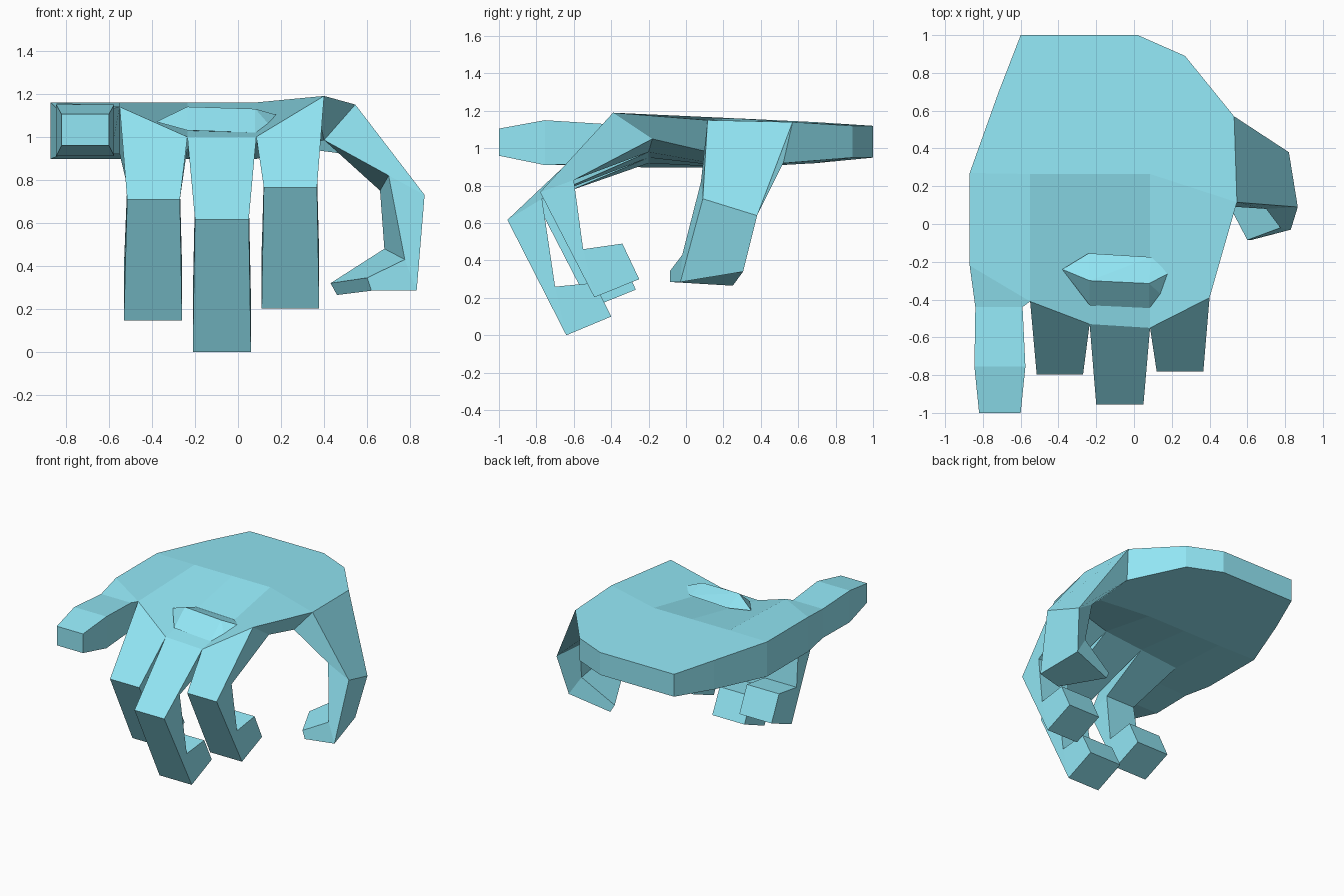
import bpy, bmesh

if "Cube" in bpy.data.objects:
    bpy.data.objects.remove(bpy.data.objects["Cube"])

mat = bpy.data.materials.new("cyan")
mat.diffuse_color = (0.29, 0.80, 0.92, 1)
mat.use_nodes = True
mat.node_tree.nodes["Principled BSDF"].inputs["Base Color"].default_value = mat.diffuse_color


def finish(name, bm):
    bmesh.ops.recalc_face_normals(bm, faces=bm.faces)
    mesh = bpy.data.meshes.new(name)
    bm.to_mesh(mesh)
    bm.free()
    mesh.materials.append(mat)
    obj = bpy.data.objects.new(name, mesh)
    bpy.context.collection.objects.link(obj)
    return obj


def loft(name, stations):
    """Four-sided limb through quad stations, open at the root, capped at the tip."""
    bm = bmesh.new()
    rings = [[bm.verts.new(p) for p in s] for s in stations]
    for a, b in zip(rings, rings[1:]):
        for i in range(4):
            j = (i + 1) % 4
            bm.faces.new((a[i], a[j], b[j], b[i]))
    bm.faces.new(rings[-1])
    # root is capped only while orienting normals
    cap = bm.faces.new(rings[0][::-1])
    bmesh.ops.recalc_face_normals(bm, faces=bm.faces)
    bmesh.ops.delete(bm, geom=[cap], context='FACES_ONLY')
    return finish(name, bm)


# Palm outline (0-13) and inner crease row (14-16), upper and lower skins
top = [(-.6, 1, 1.12), (.02, 1, 1.12), (.27, .89, 1.12), (.53, .57, 1.14),
       (.545, .115, 1.15), (.40, -.39, 1.19), (.085, -.55, 1.0), (-.235, -.53, 1.0),
       (-.55, -.41, 1.14), (-.59, -.44, 1.13), (-.84, -.44, 1.13), (-.87, -.22, 1.16),
       (-.87, .27, 1.16), (-.72, .69, 1.14), (-.55, .265, 1.16), (.085, .265, 1.16),
       (-.235, .265, 1.16)]
under = [.95, .95, .95, .92, .97, .98, .98, .95, .92, .92, .91, .897, .897, .92, .897, .897, .897]
bottom = [(x, y, z) for (x, y, _), z in zip(top, under)]
bottom[3] = (.50, .52, .92)
bottom[4] = (.40, .10, .985)
bottom[5] = (.385, -.18, 1.05)
for i in (6, 7, 8):
    bottom[i] = (top[i][0], -.20, under[i])

skin = [(0, 13, 12, 14, 16, 15, 4, 3, 2, 1), (12, 11, 8, 14), (11, 10, 9, 8),
        (14, 8, 7, 16), (16, 7, 6, 15), (15, 6, 5, 4)]
sockets = {3, 5, 6, 7, 9}          # outline edges where digits attach

bm = bmesh.new()
up = [bm.verts.new(p) for p in top]
lo = [bm.verts.new(p) for p in bottom]
for f in skin:
    bm.faces.new([up[i] for i in f])
    bm.faces.new([lo[i] for i in reversed(f)])
for i in range(14):
    if i not in sockets:
        j = (i + 1) % 14
        bm.faces.new((up[i], up[j], lo[j], lo[i]))
finish("palm", bm)


def root(i, j):
    return [top[i], top[j], bottom[j], bottom[i]]


# Three curled fingers: side profile as (outer, inner) y,z pairs at knee, bend and tip
def curled(name, i, knee_x, tip_x, profile):
    st = [root(i, i + 1)]
    for (outer, inner), (x1, x0) in zip(profile, (knee_x, tip_x, tip_x)):
        st.append([(x1, *outer), (x0, *outer), (x0, *inner), (x1, *inner)])
    loft(name, st)


short = [((-.78, .765), (-.60, .83)), ((-.49, .203), (-.55, .46)), ((-.25, .30), (-.34, .49))]
ring = [tuple((y - .018, z - .056) for y, z in pair) for pair in short]
long = [((-.955, .617), (-.77, .73)), ((-.64, 0), (-.70, .26)), ((-.40, .10), (-.49, .28))]
curled("index_finger", 5, (.367, .12), (.377, .11), short)
curled("middle_finger", 6, (.05, -.20), (.06, -.21), long)
curled("ring_finger", 7, (-.27, -.515), (-.26, -.53), ring)

# Straight little finger
little = [root(9, 10)]
for y, x1, x0, z1, z0 in ((-.755, -.575, -.845, 1.15, .91), (-1, -.60, -.82, 1.105, .96)):
    little.append([(x1, y, z1), (x0, y, z1), (x0, y, z0), (x1, y, z0)])
loft("little_finger", little)

# Hooked thumb
loft("thumb", [
    root(3, 4),
    [(.82, .38, .64), (.867, .09, .73), (.70, .08, .82), (.66, .33, .75)],
    [(.77, .305, .34), (.83, -.03, .285), (.775, -.02, .43), (.68, .28, .48)],
    [(.46, .25, .265), (.62, -.085, .285), (.60, -.085, .345), (.43, .24, .32)]])

# Raised knuckle behind the middle finger
bm = bmesh.new()
for p in [(-.235, -.30, 1.14), (.08, -.315, 1.13), (-.24, -.155, 1.085), (.09, -.175, 1.085),
          (-.38, -.24, 1.07), (.185, -.26, 1.10), (-.235, -.43, 1.03), (.08, -.445, 1.02),
          (.15, -.38, 1.05), (-.08, -.28, 1.02)]:
    bm.verts.new(p)
bmesh.ops.convex_hull(bm, input=bm.verts)
finish("knuckle", bm)
